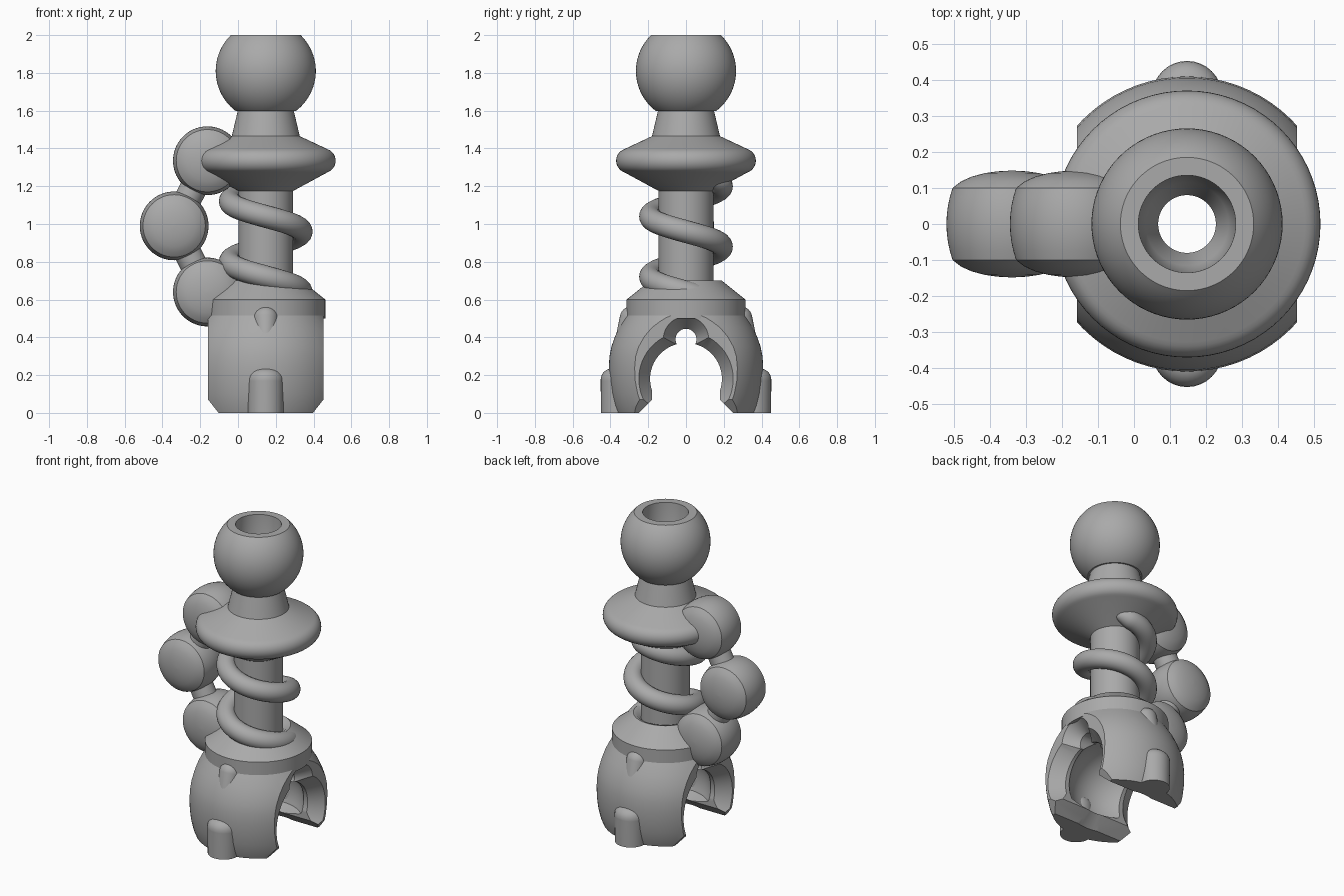
import bpy, bmesh
from math import sin, cos, pi, radians, sqrt
from mathutils import Vector, Matrix

if "Cube" in bpy.data.objects:
    bpy.data.objects.remove(bpy.data.objects["Cube"])

AXIS = 0.147  # x position of the main upright axis

grey = bpy.data.materials.new("plain_grey")
grey.use_nodes = True
colour = (0.4, 0.4, 0.4, 1)
grey.diffuse_color = colour
grey.node_tree.nodes["Principled BSDF"].inputs["Base Color"].default_value = colour


def finish(bm, name, matrix=Matrix()):
    bm.transform(matrix)
    bmesh.ops.remove_doubles(bm, verts=bm.verts, dist=1e-5)
    bmesh.ops.recalc_face_normals(bm, faces=bm.faces)
    mesh = bpy.data.meshes.new(name)
    bm.to_mesh(mesh)
    bm.free()
    mesh.materials.append(grey)
    obj = bpy.data.objects.new(name, mesh)
    bpy.context.collection.objects.link(obj)
    return obj


def lathe(name, profile, matrix=Matrix(), closed=False, steps=72):
    """Turn (radius, height) points around z."""
    bm = bmesh.new()
    rings = [[bm.verts.new((r * cos(2 * pi * i / steps), r * sin(2 * pi * i / steps), z))
              for i in range(steps)] for r, z in profile]
    pairs = list(zip(rings, rings[1:]))
    if closed:
        pairs.append((rings[-1], rings[0]))
    for a, b in pairs:
        for i in range(steps):
            j = (i + 1) % steps
            bm.faces.new((a[i], a[j], b[j], b[i]))
    if not closed:
        bm.faces.new(rings[0])
        bm.faces.new(rings[-1])
    return finish(bm, name, matrix)


def prism(name, outline, along):
    """Extrude an outline in z and the other level axis, centred on the main axis."""
    bm = bmesh.new()
    face = bm.faces.new([bm.verts.new((u, -1, z) if along == "y" else (-1, u, z))
                         for u, z in outline])
    out = bmesh.ops.extrude_face_region(bm, geom=[face])
    move = (0, 2, 0) if along == "y" else (2, 0, 0)
    bmesh.ops.translate(bm, vec=move, verts=[v for v in out["geom"]
                                             if isinstance(v, bmesh.types.BMVert)])
    return finish(bm, name, Matrix.Translation((AXIS, 0, 0)))


def arc(cr, cz, radius, start, end, n):
    return [(cr + radius * cos(radians(start + (end - start) * i / n)),
             cz + radius * sin(radians(start + (end - start) * i / n))) for i in range(n + 1)]


def boolean(obj, cutter, operation):
    cutter.hide_render = True
    mod = obj.modifiers.new("cut", "BOOLEAN")
    mod.operation, mod.object, mod.solver = operation, cutter, "EXACT"
    bpy.context.view_layer.objects.active = obj
    bpy.ops.object.modifier_apply(modifier=mod.name)
    bpy.data.objects.remove(cutter)


def smooth(obj, angle=32):
    bpy.ops.object.select_all(action="DESELECT")
    obj.select_set(True)
    bpy.context.view_layer.objects.active = obj
    bpy.ops.object.shade_smooth_by_angle(angle=radians(angle))


upright = Matrix.Translation((AXIS, 0, 0))

# Bored shaft with ball, neck, flange and base collar
body_profile = [(0.08, 0.5), (0.315, 0.5), (0.315, 0.6), (0.19, 0.7), (0.17, 0.695),
                (0.145, 0.67), (0.145, 1.175)]
body_profile += arc(0.305, 1.335, 0.065, -70, 70, 12)
body_profile += [(0.18, 1.465), (0.148, 1.6)]
body_profile += arc(0, 1.81, 0.265, -53, 45.8, 28)
body_profile += [(0.135, 2.0), (0.132, 1.88), (0.115, 1.8), (0.08, 1.74)]
smooth(lathe("ball_shaft", body_profile, upright, closed=True))

# Socket shell with a round cavity and a tapered mouth
shell = [(0.08, 0.54), (0.3, 0.54), (0.325, 0.5), (0.355, 0.45), (0.378, 0.4), (0.395, 0.35),
         (0.405, 0.3), (0.409, 0.24), (0.407, 0.17), (0.398, 0.1), (0.385, 0.04), (0.37, 0),
         (0.26, 0), (0.185, 0.07)]
shell += arc(0, 0.19, 0.27, -20, 72, 20)
socket = lathe("socket", shell, upright, closed=True)

# Trim the socket to flat sides with chamfered lower edges
boolean(socket, prism("trim", [(-0.25, -0.1), (-0.25, 0), (-0.305, 0.07), (-0.305, 0.7),
                               (0.305, 0.7), (0.305, 0.07), (0.25, 0), (0.25, -0.1)], "y"),
        "INTERSECT")

# Side openings: a round channel, a relief slot above it and an open bottom
sideways = Matrix.Rotation(pi / 2, 4, "Y")
for radius_in, radius_out, height in ((0.19, 0.25, 0.18), (0.055, 0.12, 0.39)):
    shape = [(radius_out + 0.03, -0.34), (radius_out, -0.305), (radius_in, -0.22),
             (radius_in, 0.22), (radius_out, 0.305), (radius_out + 0.03, 0.34)]
    cutter = lathe("channel", shape, Matrix.Translation((AXIS, 0, height)) @ sideways)
    boolean(socket, cutter, "DIFFERENCE")
boolean(socket, prism("gap", [(-0.26, -0.01), (-0.18, 0.07), (-0.18, 0.18),
                              (0.18, 0.18), (0.18, 0.07), (0.26, -0.01)], "x"), "DIFFERENCE")
smooth(socket)


def tube(name, path, radii, sides=20):
    """Round tube along a path with its own radius at each point."""
    bm = bmesh.new()
    rings = []
    for i, p in enumerate(path):
        t = (path[min(i + 1, len(path) - 1)] - path[max(i - 1, 0)]).normalized()
        ref = Vector((p.x - AXIS, p.y, 0))
        u = (ref - t * ref.dot(t)).normalized()
        v = t.cross(u)
        rings.append([bm.verts.new(p + radii[i] * (u * cos(2 * pi * k / sides)
                                                   + v * sin(2 * pi * k / sides)))
                      for k in range(sides)])
    for a, b in zip(rings, rings[1:]):
        for k in range(sides):
            j = (k + 1) % sides
            bm.faces.new((a[k], a[j], b[j], b[k]))
    bm.faces.new(rings[0])
    bm.faces.new(rings[-1])
    return finish(bm, name)


# Coil spring, running down from the back under the flange
path, radii = [], []
steps = 140
for i in range(steps + 1):
    a = radians(50 + 690 * i / steps)
    path.append(Vector((AXIS + 0.188 * cos(a), 0.188 * sin(a), 1.2 - 0.32 * (a - pi / 2) / (2 * pi))))
    radii.append(0.06 * min(1, sqrt((i + 0.5) / 6)))
smooth(tube("coil_spring", path, radii), 50)

# Lugs and teardrop ribs on the front and back of the socket
for side, y in (("front", -1), ("back", 1)):
    lug = lathe(side + "_lug", [(0.095, 0), (0.097, 0.17)] + arc(0.037, 0.175, 0.06, 0, 90, 6),
                Matrix.Translation((AXIS, y * 0.355, 0)), steps=32)
    smooth(lug, 40)
    low, high = Vector((AXIS, y * 0.378, 0.2)), Vector((AXIS, y * 0.283, 0.5))
    along = (high - low).normalized()
    rib_path, rib_radii = [low], [0.035]
    for i in range(9):
        q = radians(10 * i)
        rib_path.append(high + along * 0.066 * sin(q))
        rib_radii.append(0.068 * cos(q))
    smooth(tube(side + "_rib", rib_path, rib_radii, 28), 50)

# Side arm: three domed discs joined by two rods
joints = [Vector((-0.162, 0, 0.64)), Vector((-0.338, 0, 0.99)), Vector((-0.162, 0, 1.335))]
rim = [(0.182 - 0.017 * (y / 0.1) ** 2, y) for y in (0, 0.025, 0.05, 0.075, 0.1)]
dome = [(0.14, 0.119), (0.11, 0.132), (0.075, 0.141), (0.04, 0.146), (0.004, 0.148)]
half = rim + dome
disc = [(r, -y) for r, y in reversed(half[1:])] + half
for name, centre in zip(("lower", "middle", "upper"), joints):
    smooth(lathe(name + "_arm_disc", disc,
                 Matrix.Translation(centre) @ Matrix.Rotation(-pi / 2, 4, "X")), 25)
for name, a, b in (("lower", joints[0], joints[1]), ("upper", joints[1], joints[2])):
    turn = (b - a).to_track_quat("Z", "Y").to_matrix().to_4x4()
    smooth(lathe(name + "_arm_rod", [(0.072, 0), (0.072, (b - a).length)],
                 Matrix.Translation(a) @ turn, steps=40))
